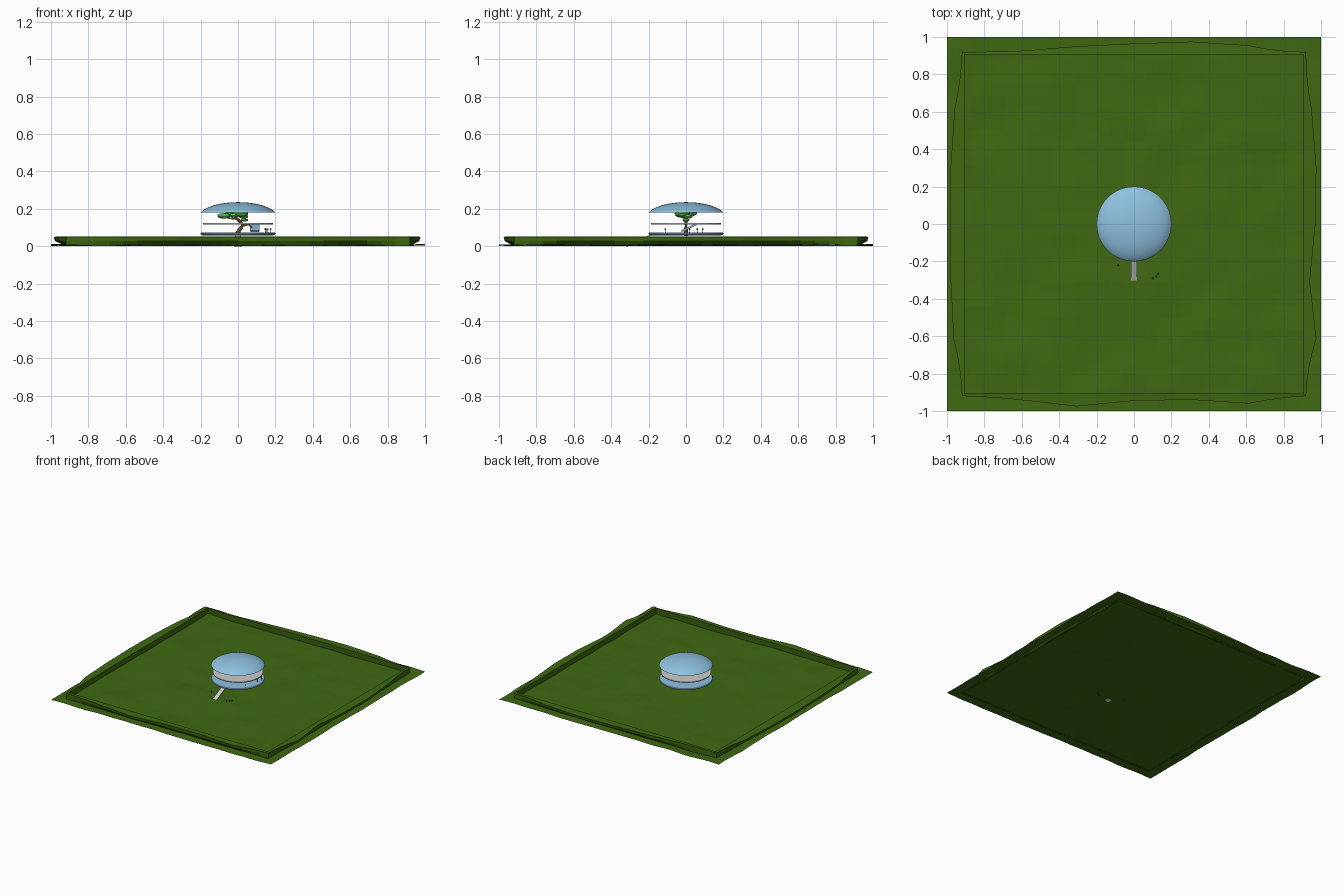
import bpy, bmesh, math, random
from mathutils import Vector, Matrix, noise

if "Cube" in bpy.data.objects:
    bpy.data.objects.remove(bpy.data.objects["Cube"])

random.seed(4)


def material(name, rgb):
    m = bpy.data.materials.new(name)
    m.diffuse_color = (*rgb, 1)
    m.use_nodes = True
    m.node_tree.nodes["Principled BSDF"].inputs["Base Color"].default_value = m.diffuse_color
    return m


GRASS = material("grass", (0.05, 0.14, 0.006))
BLUE = material("pale_blue", (0.27, 0.53, 0.74))
BARK = material("bark", (0.35, 0.14, 0.05))
LEAF = material("leaf", (0.14, 0.65, 0.12))
DARK = material("dark_leaf", (0.02, 0.07, 0.01))


def finish(name, bm, mat=None, smooth=False):
    bmesh.ops.recalc_face_normals(bm, faces=bm.faces)
    me = bpy.data.meshes.new(name)
    bm.to_mesh(me)
    bm.free()
    ob = bpy.data.objects.new(name, me)
    bpy.context.collection.objects.link(ob)
    if mat:
        me.materials.append(mat)
    if smooth:
        bpy.context.view_layer.objects.active = ob
        ob.select_set(True)
        bpy.ops.object.shade_smooth_by_angle(angle=math.radians(40))
        ob.select_set(False)
    return ob


def lathe(name, profile, mat=None, n=48):
    # spin a radius/height profile around z
    bm = bmesh.new()
    vs = [bm.verts.new((r, 0, z)) for r, z in profile]
    es = [bm.edges.new(p) for p in zip(vs, vs[1:])]
    bmesh.ops.spin(bm, geom=vs + es, axis=(0, 0, 1), cent=(0, 0, 0),
                   angle=2 * math.pi, steps=n)
    bmesh.ops.remove_doubles(bm, verts=bm.verts, dist=1e-5)
    return finish(name, bm, mat, True)


def box(name, centre, size, mat=None, tilt=0, bevel=0):
    bm = bmesh.new()
    bmesh.ops.create_cube(bm, size=1)
    bmesh.ops.scale(bm, vec=size, verts=bm.verts)
    if bevel:
        bmesh.ops.bevel(bm, geom=bm.edges[:], offset=bevel, segments=2, affect='EDGES')
    bmesh.ops.transform(bm, matrix=Matrix.Translation(centre) @ Matrix.Rotation(tilt, 4, 'X'),
                        verts=bm.verts)
    return finish(name, bm, mat)


def tube(name, pts, mat):
    # tapered limb through (x, y, z, radius) points
    bm = bmesh.new()
    n, rings = 8, []
    for i, p in enumerate(pts):
        a, b = pts[max(i - 1, 0)], pts[min(i + 1, len(pts) - 1)]
        q = (Vector(b[:3]) - Vector(a[:3])).to_track_quat('Z', 'Y')
        rings.append([bm.verts.new(Vector(p[:3]) + q @ Vector(
            (p[3] * math.cos(k * math.tau / n), p[3] * math.sin(k * math.tau / n), 0)))
            for k in range(n)])
    for r, s in zip(rings, rings[1:]):
        for k in range(n):
            bm.faces.new((r[k], r[(k + 1) % n], s[(k + 1) % n], s[k]))
    bm.faces.new(rings[0])
    bm.faces.new(rings[-1])
    return finish(name, bm, mat, True)


# gently uneven lawn
bm = bmesh.new()
bmesh.ops.create_grid(bm, x_segments=32, y_segments=32, size=1)
for v in bm.verts:
    n = noise.noise(Vector((v.co.x * 5, v.co.y * 5, 2.7)))
    v.co.z = max(0, 0.006 + 0.009 * n)
finish("lawn", bm, GRASS)

# low hedge wall around the lawn, wavy on the outside
bulge = {  # outward offset along each side, from - to +
    (1, 0): (.01, .055, .02, .05, .055, .03, .0),
    (0, 1): (.0, .005, .03, .045, .055, .035, .0),
    (-1, 0): (.01, .045, .06, .065, .06, .04, .01),
    (0, -1): (.01, .02, .055, .025, .02, .04, .015)}


def hedge_point(side, t, out, amount, z):
    # point on one side; out = distance of the plain wall, t in -1..1
    sx, sy = side
    u = (t + 1) * 3
    i = min(int(u), 5)
    w = bulge[side][i] * (1 - u + i) + bulge[side][i + 1] * (u - i)
    w *= amount * min(1, (1 - abs(t)) * 3)
    d = out + w
    return (sx * d if sx else t * out, sy * d if sy else t * out, z)


section = [(.91, 0, .0), (.905, 0, .053), (.92, 1, .05), (.92, .9, .028), (.92, 0, .0)]
path = [((1, 0), 1), ((0, 1), -1), ((-1, 0), -1), ((0, -1), 1)]
bm = bmesh.new()
cols = []
for side, way in path:
    for k in range(24):
        t = way * (k / 12 - 1)
        cols.append([bm.verts.new(hedge_point(side, t, *s)) for s in section])
for a, b in zip(cols, cols[1:] + cols[:1]):
    for j in range(len(section) - 1):
        bm.faces.new((a[j], b[j], b[j + 1], a[j + 1]))
finish("hedge", bm, GRASS)

# ramp from the lawn up to the pavilion
box("ramp", (0, -0.25, 0.031), (0.034, 0.142, 0.006), None, math.radians(25))
box("ramp_foot", (0, -0.308, 0.004), (0.042, 0.02, 0.006), None, math.radians(20))

# pavilion: floor, middle shelf, roof dome
lathe("floor_disc", [(0, 0.056), (0.185, 0.056), (0.198, 0.062), (0.2, 0.068),
                     (0.197, 0.073), (0, 0.073)], BLUE)
lathe("middle_disc", [(0, 0.1165), (0.188, 0.1165), (0.188, 0.1235), (0, 0.1235)])
T = math.radians(72)
lathe("roof_dome", [(0.2 * math.sin(T * i / 12) / math.sin(T),
                     0.18 + 0.055 * (math.cos(T * i / 12) - math.cos(T)) / (1 - math.cos(T)))
                    for i in range(13)], BLUE)

# tree trunk and branches
tube("trunk", [(-.005, 0, .06, .016), (.002, 0, .078, .011), (.018, 0, .1, .01),
               (.025, 0, .115, .009), (.008, 0, .135, .008), (-.015, 0, .155, .006)], BARK)
tube("right_branch", [(.022, 0, .108, .006), (.055, 0, .117, .005), (.075, 0, .1, .003)], BARK)
tube("left_branch", [(-.005, 0, .145, .005), (-.05, .005, .15, .004), (-.075, 0, .16, .003)], BARK)

# flat leaf pads
pads = [(-.075, 0, .162, .036), (-.03, .02, .176, .04), (.015, -.02, .174, .042),
        (.03, .01, .158, .026), (-.02, -.03, .165, .028), (.035, 0, .14, .02)]
for i, (x, y, z, r) in enumerate(pads):
    bm = bmesh.new()
    bmesh.ops.create_icosphere(bm, subdivisions=2, radius=r,
                               matrix=Matrix.Translation((x, y, z)) @ Matrix.Diagonal((1, 1, .42, 1)))
    finish(f"leaf_pad_{i}", bm, LEAF)

# slanted blue panel beside the tree
box("slanted_panel", (0.09, 0.015, 0.098), (0.05, 0.09, 0.01), BLUE, math.radians(25), 0.003)

# small sprouts on the pavilion floor and on the lawn
spots = [(.145, -.11, .07), (.16, .02, .07), (.175, .06, .07), (.15, .09, .07),
         (-.085, -.22, .0), (.1, -.29, .0), (.12, -.28, .0), (.13, -.265, .0)]
for i, (x, y, z) in enumerate(spots):
    bm = bmesh.new()
    h = 0.026
    bmesh.ops.create_cone(bm, segments=5, radius1=.002, radius2=.001, depth=h, cap_ends=True,
                          matrix=Matrix.Translation((x, y, z + h / 2)))
    bmesh.ops.create_icosphere(bm, subdivisions=1, radius=.005,
                               matrix=Matrix.Translation((x, y, z + h * .8)))
    finish(f"sprout_{i}", bm, DARK)
